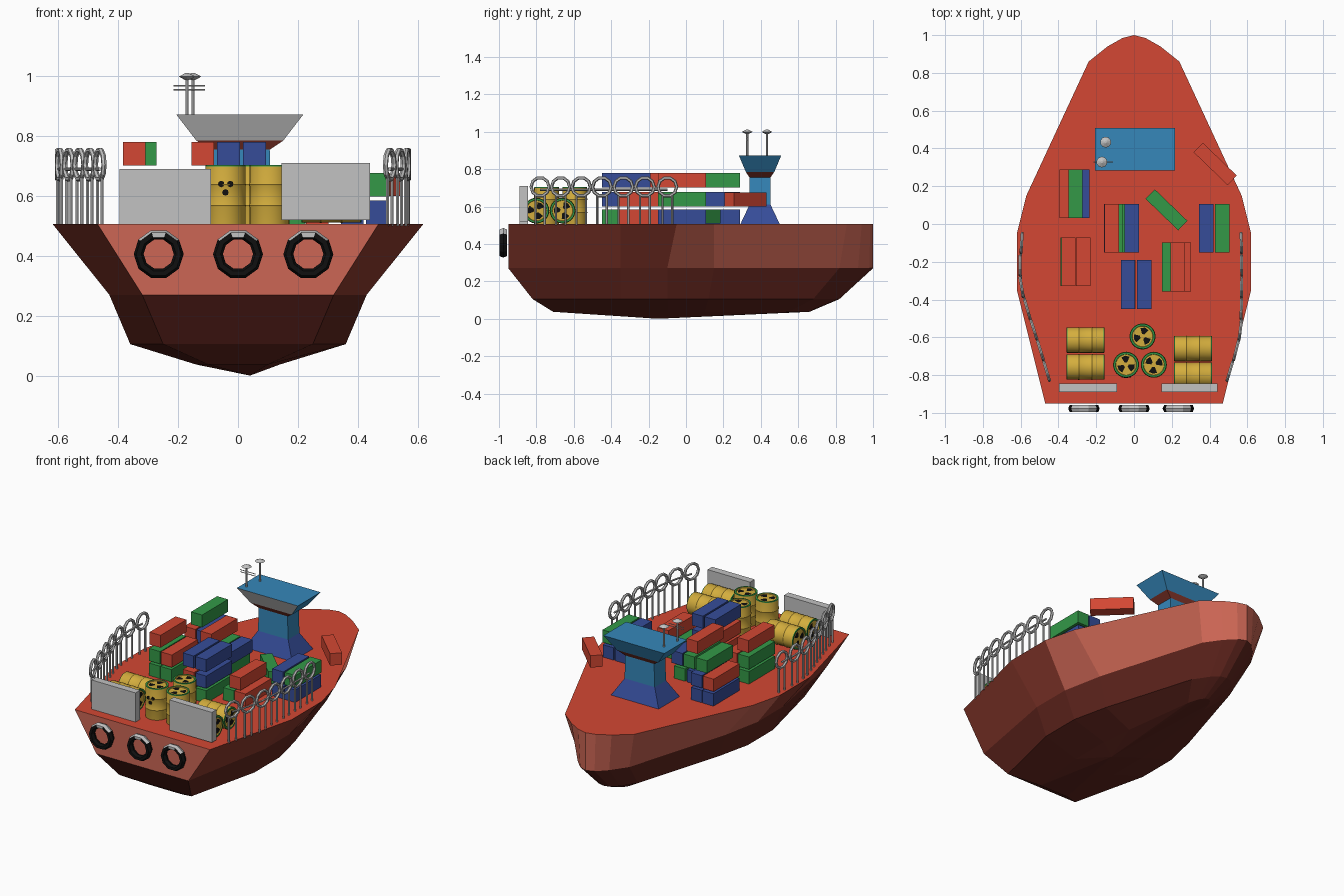
import bpy, bmesh, math
from mathutils import Matrix, Vector

if "Cube" in bpy.data.objects:
    bpy.data.objects.remove(bpy.data.objects["Cube"])

def lin(c):
    return c / 12.92 if c <= 0.04045 else ((c + 0.055) / 1.055) ** 2.4

def mat(name, r, g, b):
    m = bpy.data.materials.new(name)
    m.diffuse_color = (lin(r), lin(g), lin(b), 1)
    m.use_nodes = True
    m.node_tree.nodes["Principled BSDF"].inputs["Base Color"].default_value = m.diffuse_color
    return m

RED = mat("deck red", .83, .28, .20)
SALMON = mat("faded hull", .80, .40, .33)
BROWN = mat("hull brown", .56, .23, .18)
DARK = mat("lower hull", .38, .145, .115)
NAVY = mat("dark blue", .21, .30, .60)
BLUE = mat("bridge blue", .21, .53, .73)
GREEN = mat("green", .20, .60, .28)
YELLOW = mat("drum yellow", .83, .68, .24)
GREY = mat("light grey", .76, .76, .76)
BLACK = mat("black", .06, .06, .06)

def finish(bm, name, mats, loc=(0, 0, 0), rot=(0, 0, 0), fix=True):
    if fix:
        bmesh.ops.recalc_face_normals(bm, faces=bm.faces)
    me = bpy.data.meshes.new(name)
    bm.to_mesh(me)
    bm.free()
    for m in mats:
        me.materials.append(m)
    ob = bpy.data.objects.new(name, me)
    bpy.context.collection.objects.link(ob)
    ob.location, ob.rotation_euler = loc, rot
    return ob

def loft(rings, rule):
    """Skin a list of equal-length rings, closing both ends; rule(level, face) -> material."""
    bm = bmesh.new()
    vs = [[bm.verts.new(p) for p in r] for r in rings]
    n = len(vs[0])
    for k in range(len(vs) - 1):
        for i in range(n):
            j = (i + 1) % n
            f = bm.faces.new((vs[k][i], vs[k][j], vs[k + 1][j], vs[k + 1][i]))
            f.material_index = rule(k, f)
    for k, ring in ((-1, vs[0]), (len(vs) - 1, vs[-1])):
        f = bm.faces.new(ring)
        f.material_index = rule(k, f)
    return bm

def box(name, m, c, size, ang=0):
    bm = bmesh.new()
    bmesh.ops.create_cube(bm, size=1, matrix=Matrix.Diagonal((*size, 1)))
    return finish(bm, name, [m], c, (0, 0, ang))

def rod(name, m, a, b, r, seg=6):
    a, b = Vector(a), Vector(b)
    bm = bmesh.new()
    bmesh.ops.create_cone(bm, cap_ends=True, segments=seg, radius1=r, radius2=r, depth=(b - a).length)
    return finish(bm, name, [m], (a + b) / 2, (b - a).to_track_quat('Z', 'Y').to_euler())

def ring(name, mats, c, rot, R, r, seg, flat=1.0, rule=None):
    bpy.ops.mesh.primitive_torus_add(major_segments=seg, minor_segments=6, major_radius=R,
                                     minor_radius=r, location=c, rotation=rot)
    ob = bpy.context.object
    ob.name = name
    ob.scale.z = flat
    for m in mats:
        ob.data.materials.append(m)
    for p in ob.data.polygons:
        p.use_smooth = False
        p.material_index = rule(p.center) if rule else 0
    return ob

# Hull: half outlines from bow to stern, mirrored, at falling heights
LEVELS = [
    (.507, [(0, 1), (.06, .985), (.14, .94), (.24, .86), (.57, .15), (.62, -.05), (.62, -.35), (.47, -.95)]),
    (.27, [(0, 1), (.05, .98), (.11, .92), (.18, .82), (.38, .15), (.43, -.1), (.43, -.35), (.32, -.95)]),
    (.105, [(0, .82), (.04, .81), (.08, .77), (.14, .68), (.31, .12), (.36, -.1), (.36, -.35), (.25, -.82)]),
    (.037, [(0, .66), (.02, .65), (.04, .62), (.06, .55), (.12, .1), (.14, -.1), (.14, -.35), (.10, -.71)]),
]
rings = []
for z, half in LEVELS:
    rings.append([(x, y, z) for x, y in half] + [(-x, y, z) for x, y in half[:0:-1]])

def hull_rule(k, f):
    if k == -1:
        return 0
    if k == 0:
        y = f.calc_center_median().y
        return 1 if y > -.12 or y < -.9 else 2
    return 3

bm = loft(rings, hull_rule)
bm.faces.ensure_lookup_table()
keel = bmesh.ops.poke(bm, faces=[bm.faces[-1]])["verts"][0]
keel.co = (.04, -.15, 0)
finish(bm, "hull", [RED, SALMON, BROWN, DARK])

# Bridge tower: stacked rectangular sections
SECT = [(.5, .17, .108), (.61, .105, .056), (.755, .1, .056), (.785, .145, .076), (.872, .212, .113)]
tower = [[(sx * hx, sy * hy, z) for sx, sy in ((-1, -1), (1, -1), (1, 1), (-1, 1))] for z, hx, hy in SECT]

def tower_rule(k, f):
    front = f.calc_center_median().y < -.05
    return {0: 1, 2: 2}.get(k, 3 if k == 3 and front else 0)

finish(loft(tower, tower_rule), "bridge_tower", [BLUE, NAVY, BROWN, GREY], (.006, .396, 0))

# Antennas with small dishes and crossbars
for x, y in ((-.15, .433), (-.17, .328)):
    rod("antenna_mast", GREY, (x, y, .86), (x, y, .995), .006)
    bm = bmesh.new()
    bmesh.ops.create_cone(bm, cap_ends=True, segments=10, radius1=.029, radius2=.006, depth=.012)
    finish(bm, "antenna_dish_top", [GREY], (x, y, 1.005))
    bm = bmesh.new()
    bmesh.ops.create_cone(bm, cap_ends=True, segments=10, radius1=.006, radius2=.029, depth=.012)
    finish(bm, "antenna_dish_base", [GREY], (x, y, .993))
for z in (.955, .968):
    rod("antenna_crossbar", GREY, (-.215, .328, z), (-.11, .328, z), .0025)

# Cargo containers: (colour, x, y, layer)
R, G, N = RED, GREEN, NAVY
CARGO = [
    (N, -.355, .16, 0), (N, -.275, .16, 0), (R, -.357, .16, 1), (N, -.274, .16, 1), (G, -.31, .16, 2),
    (G, -.35, -.2, 0), (G, -.27, -.2, 0), (G, -.35, -.2, 1), (R, -.268, -.2, 1), (R, -.347, -.2, 2),
    (N, -.12, -.022, 0), (G, -.03, -.022, 0), (G, -.095, -.022, 1), (N, -.012, -.022, 1), (R, -.118, -.022, 2),
    (R, -.03, -.32, 0), (G, .055, -.32, 0), (R, -.03, -.32, 1), (N, .055, -.32, 1),
    (N, -.032, -.32, 2), (N, .055, -.32, 2),
    (G, .185, -.228, 0), (R, .265, -.228, 0), (R, .23, -.228, 1),
    (N, .382, -.022, 0), (N, .466, -.022, 0), (N, .382, -.022, 1), (G, .468, -.022, 1),
]
LAYER_Z = (.546, .638, .741)
for m, x, y, k in CARGO:
    box("container", m, (x, y, LAYER_Z[k]), (.076, .258, .078))
box("loose_container_green", G, (.172, .075, .546), (.07, .24, .075), math.radians(46))
box("loose_container_red", R, (.43, .318, .638), (.07, .25, .075), math.radians(46))

# Stern bulwark plates
box("stern_plate_left", GREY, (-.243, -.867, .597), (.306, .045, .187))
box("stern_plate_right", GREY, (.293, -.867, .615), (.296, .045, .19))

# Tyre fenders on the transom, with worn pale tops
for x in (-.265, 0, .235):
    ring("tyre_fender", [BLACK, GREY], (x, -.977, .406), (math.pi / 2, 0, 0), .067, .0165, 10, 1.35,
         lambda c: 1 if c.y > .058 else 0)

# Drums: ribbed lathe with green rims and black three-blade marks
HALF = [(.054, .095), (.056, .1), (.066, .1), (.067, .096), (.067, .04), (.069, .035), (.067, .03)]
PROF = HALF + [(r, -h) for r, h in HALF[::-1]]

def drum(c, rot):
    n = 24
    circ = [(math.cos(2 * math.pi * i / n), math.sin(2 * math.pi * i / n)) for i in range(n)]
    bm = loft([[(r * a, r * b, h) for a, b in circ] for r, h in PROF],
              lambda k, f: 1 if k in (1, 2, len(PROF) - 4, len(PROF) - 3) else 0)
    for s in (-1, 1):
        for k in range(3):
            a0 = 2 * math.pi * k / 3 + .4
            pts = [(r * math.cos(a0 + t), r * math.sin(a0 + t), s * .097)
                   for r, t in ((.014, -.5), (.046, -.5), (.048, 0), (.046, .5), (.014, .5))]
            f = bm.faces.new([bm.verts.new(p) for p in (pts if s > 0 else pts[::-1])])
            f.material_index = 2
    ob = finish(bm, "drum", [YELLOW, GREEN, BLACK], c, rot, fix=False)
    # outward normals on the closed lathe only; marks keep their winding
    bm = bmesh.new()
    bm.from_mesh(ob.data)
    bmesh.ops.recalc_face_normals(bm, faces=[f for f in bm.faces if f.material_index != 2])
    bm.to_mesh(ob.data)
    bm.free()
    bpy.ops.object.select_all(action='DESELECT')
    ob.select_set(True)
    bpy.context.view_layer.objects.active = ob
    bpy.ops.object.shade_smooth_by_angle(angle=math.radians(35))

for x, y in ((.045, -.595), (-.042, -.745), (.105, -.745)):
    drum((x, y, .603), (0, 0, x * 20))
for x, y in ((-.257, -.615), (-.257, -.757), (.312, -.66), (.312, -.8)):
    drum((x, y, .578), (0, math.pi / 2, 0))
# Painted dots on the front drum
for dx, z in ((-.014, .64), (.016, .64), (0, .612)):
    y = -.745 - math.sqrt(.067 ** 2 - dx ** 2)
    rod("drum_mark", BLACK, (-.042 + dx, y + .004, z), (-.042 + dx, y - .002, z), .011, 8)

# Side railings: hoops on twin legs, joined by a rope
PORT = [(-.595, -.1), (-.603, -.22), (-.595, -.335), (-.565, -.45), (-.53, -.56), (-.495, -.67), (-.462, -.78)]
STAR = [(.568, -.1), (.57, -.22), (.57, -.335), (.568, -.45), (.563, -.56), (.54, -.67), (.507, -.78)]
for side in (PORT, STAR):
    for i, (x, y) in enumerate(side):
        p, q = side[max(i - 1, 0)], side[min(i + 1, 6)]
        t = (Vector(p) - Vector(q)).normalized()
        ring("rail_hoop", [GREY], (x, y, .705), (math.pi / 2, 0, math.atan2(t.y, t.x)), .05, .009, 10)
        for s in (-.026, .026):
            bx, by = x + t.x * s, y + t.y * s
            rod("rail_leg", GREY, (bx, by, .5), (bx, by, .665), .006)
        if i:
            rod("rail_rope", GREY, (*p, .69), (x, y, .69), .006)
